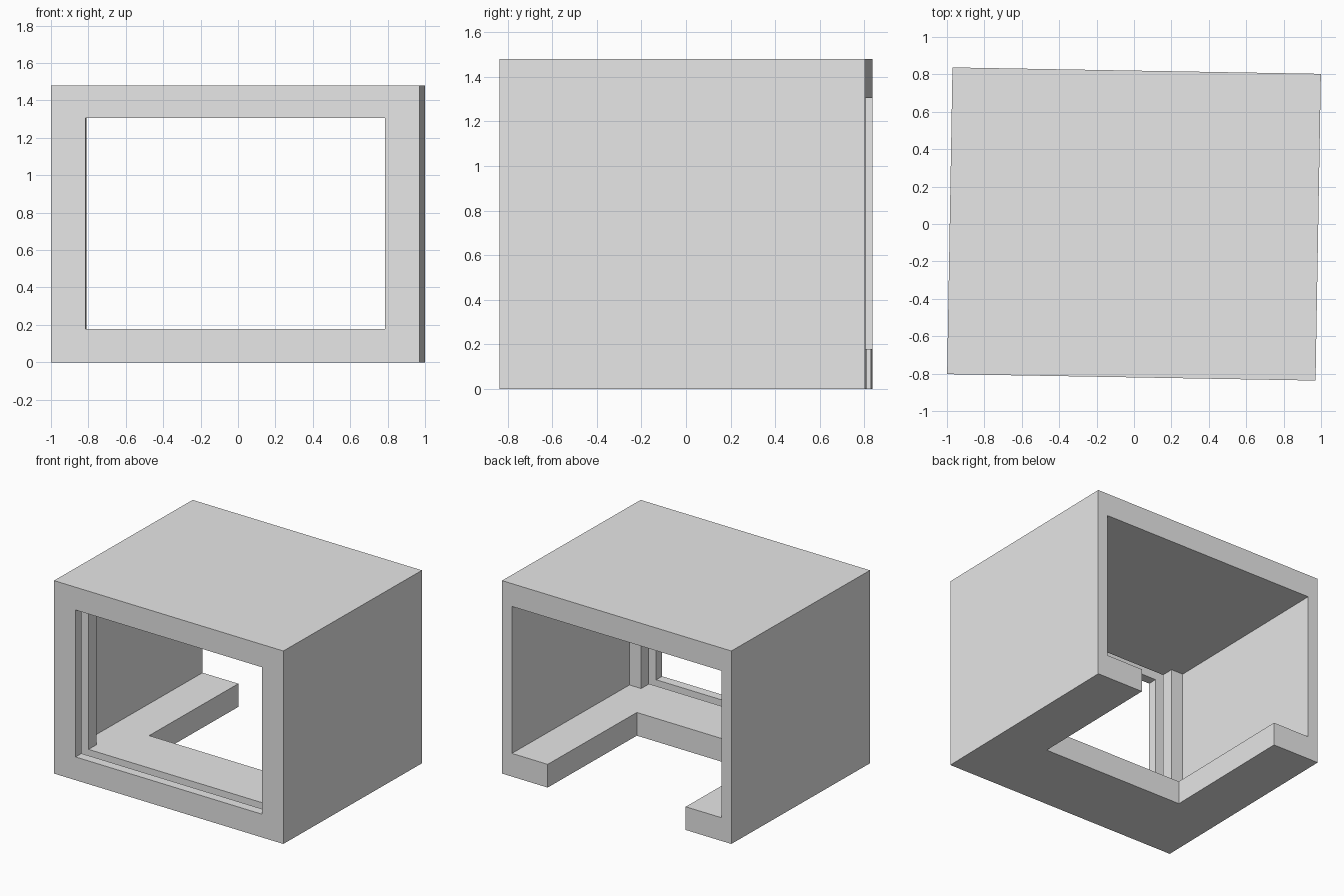
import bpy, bmesh, math

cube = bpy.data.objects.get("Cube")
if cube:
    bpy.data.objects.remove(cube, do_unlink=True)

# Main sizes
HALF_W, HALF_D, HEIGHT = 0.985, 0.82, 1.48
FLOOR, CEILING = 0.178, 1.305
OPENING, CAVITY = 0.80, 0.90          # half widths of window and room
FRONT_INNER = -0.571                  # back of the thick front frame
SLOT_FRONT, SLOT_BACK, SLOT_DEPTH = -0.749, -0.666, 0.08

grey = bpy.data.materials.new("plain grey")
grey.use_nodes = True
grey.diffuse_color = (0.8, 0.8, 0.8, 1)
bsdf = next(n for n in grey.node_tree.nodes if n.type == 'BSDF_PRINCIPLED')
bsdf.inputs["Base Color"].default_value = (0.8, 0.8, 0.8, 1)


def prism(name, plan, z0, z1):
    """Extrude a plan outline from z0 up to z1."""
    bm = bmesh.new()
    face = bm.faces.new([bm.verts.new((x, y, z0)) for x, y in plan])
    top = bmesh.ops.extrude_face_region(bm, geom=[face])["geom"]
    bmesh.ops.translate(bm, vec=(0, 0, z1 - z0),
                        verts=[v for v in top if isinstance(v, bmesh.types.BMVert)])
    bmesh.ops.recalc_face_normals(bm, faces=bm.faces)
    mesh = bpy.data.meshes.new(name)
    bm.to_mesh(mesh)
    bm.free()
    mesh.materials.append(grey)
    obj = bpy.data.objects.new(name, mesh)
    bpy.context.collection.objects.link(obj)
    return obj


def mirrored(right_side):
    """Complete a right-hand outline with its mirror image."""
    return right_side + [(-x, y) for x, y in reversed(right_side)]


def rect(half, y0, y1):
    return mirrored([(half, y0), (half, y1)])


# Outer block
housing = prism("housing", rect(HALF_W, -HALF_D, HALF_D), 0, HEIGHT)

cutters = [
    # Front window stepping out into the room, open at the back
    prism("room_cutter", mirrored([(OPENING, -1), (OPENING, FRONT_INNER),
                                   (CAVITY, FRONT_INNER), (CAVITY, 1)]), FLOOR, CEILING),
    # Groove running all round the window
    prism("groove_cutter", rect(OPENING + SLOT_DEPTH, SLOT_FRONT, SLOT_BACK),
          FLOOR - SLOT_DEPTH, CEILING + SLOT_DEPTH),
    # Notch in the floor, leaving a U shape
    prism("floor_notch_cutter", rect(0.593, -0.235, 1.1), -0.1, 0.5),
]

bpy.context.view_layer.objects.active = housing
for cutter in cutters:
    cutter.hide_render = True
    mod = housing.modifiers.new(cutter.name, 'BOOLEAN')
    mod.operation = 'DIFFERENCE'
    mod.solver = 'EXACT'
    mod.object = cutter
    bpy.ops.object.modifier_apply(modifier=mod.name)
    bpy.data.objects.remove(cutter, do_unlink=True)

# The whole housing stands slightly turned
housing.rotation_euler.z = math.radians(-1)
